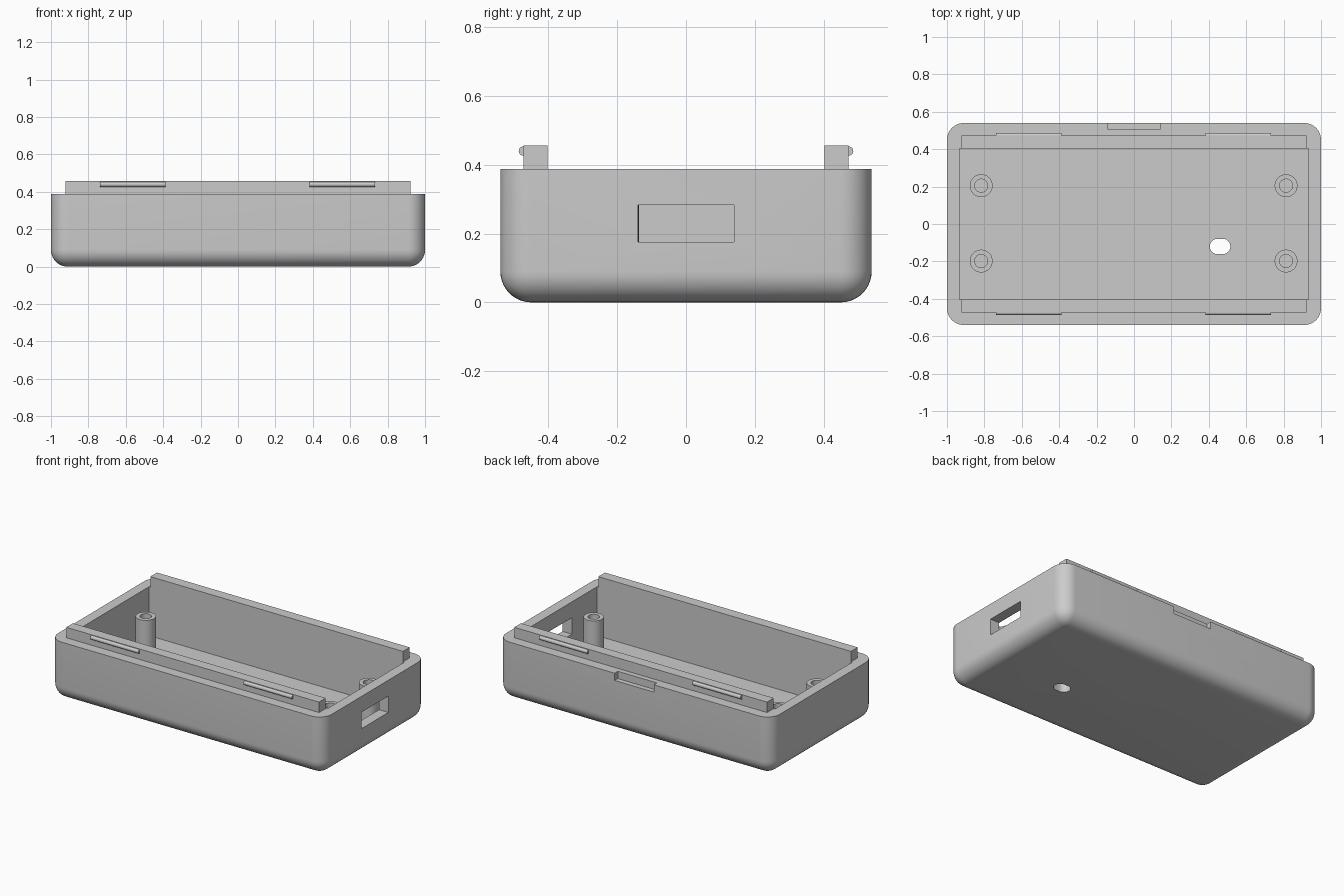
import bpy, bmesh
from math import pi, radians
from mathutils import Matrix

cube = bpy.data.objects.get("Cube")
if cube:
    bpy.data.objects.remove(cube, do_unlink=True)

grey = bpy.data.materials.new("plain_grey")
grey.use_nodes = True
colour = (0.6, 0.6, 0.6, 1)
grey.diffuse_color = colour
grey.node_tree.nodes["Principled BSDF"].inputs["Base Color"].default_value = colour

FLOOR, RIM, LIP = 0.065, 0.388, 0.457
INNER_X, INNER_Y = 0.932, 0.403


def finish(name, bm):
    bmesh.ops.recalc_face_normals(bm, faces=bm.faces)
    mesh = bpy.data.meshes.new(name)
    bm.to_mesh(mesh)
    bm.free()
    mesh.materials.append(grey)
    obj = bpy.data.objects.new(name, mesh)
    bpy.context.collection.objects.link(obj)
    return obj


def box_mesh(x, y, z):
    """Box from (low, high) ranges."""
    bm = bmesh.new()
    bmesh.ops.create_cube(bm, size=1)
    for v in bm.verts:
        v.co = [r[0] if c < 0 else r[1] for c, r in zip(v.co, (x, y, z))]
    return bm


def box(name, x, y, z):
    return finish(name, box_mesh(x, y, z))


def cylinder(name, centre, radius, length, along_x=False, stretch=0):
    """Cylinder about its centre; stretch turns it into an oblong slot."""
    bm = bmesh.new()
    bmesh.ops.create_cone(bm, cap_ends=True, segments=34, radius1=radius,
                          radius2=radius, depth=length)
    for v in bm.verts:
        v.co.x += stretch if v.co.x > 0 else -stretch
    if along_x:
        bmesh.ops.transform(bm, matrix=Matrix.Rotation(pi / 2, 4, 'Y'), verts=bm.verts)
    bmesh.ops.translate(bm, vec=centre, verts=bm.verts)
    return finish(name, bm)


def combine(target, tool, operation):
    """Apply a boolean and discard the tool."""
    tool.hide_render = True
    mod = target.modifiers.new("combine", 'BOOLEAN')
    mod.operation, mod.solver, mod.object = operation, 'EXACT', tool
    bpy.context.view_layer.objects.active = target
    bpy.ops.object.modifier_apply(modifier=mod.name)
    bpy.data.objects.remove(tool, do_unlink=True)


def smooth(obj):
    bpy.ops.object.select_all(action='DESELECT')
    obj.select_set(True)
    bpy.context.view_layer.objects.active = obj
    bpy.ops.object.shade_smooth_by_angle(angle=radians(30))


# Outer shell: every edge but the rim is rounded
bm = box_mesh((-1, 1), (-0.54, 0.54), (0, RIM))
edges = [e for e in bm.edges if min(v.co.z for v in e.verts) < RIM / 2]
bmesh.ops.bevel(bm, geom=edges, offset=0.09, offset_type='OFFSET', segments=10,
                profile=0.5, affect='EDGES')
shell = finish("case_shell", bm)

# Raised lips: a block narrower than the rim, hollowed with the cavity
combine(shell, box("lip_block", (-0.923, 0.923), (-0.473, 0.473), (0.2, LIP)), 'UNION')
combine(shell, box("cavity", (-INNER_X, INNER_X), (-INNER_Y, INNER_Y), (FLOOR, 1)),
        'DIFFERENCE')

# Openings: end port, opening notch in the back rim, floor slot
combine(shell, box("port", (0.8, 1.1), (-0.14, 0.14), (0.175, 0.283)), 'DIFFERENCE')
combine(shell, box("notch", (-0.143, 0.143), (0.507, 0.6), (0.34, 0.42)), 'DIFFERENCE')
combine(shell, cylinder("slot", (0.46, -0.12, 0), 0.041, 0.3, stretch=0.014), 'DIFFERENCE')
smooth(shell)

# Snap ridges on the outside of the lips
for side, y in (("front", -0.473), ("back", 0.473)):
    for end, x in (("right", -0.563), ("left", 0.557)):
        smooth(cylinder(f"{side}_{end}_snap_ridge", (x, y, 0.44), 0.0135, 0.352, True))

# Hollow screw posts
for side, y in (("front", -0.198), ("back", 0.205)):
    for end, x in (("right", -0.817), ("left", 0.813)):
        post = cylinder(f"{side}_{end}_screw_post", (x, y, 0.175), 0.061, 0.25)
        combine(post, cylinder("bore", (x, y, 0.265), 0.035, 0.4), 'DIFFERENCE')
        smooth(post)
